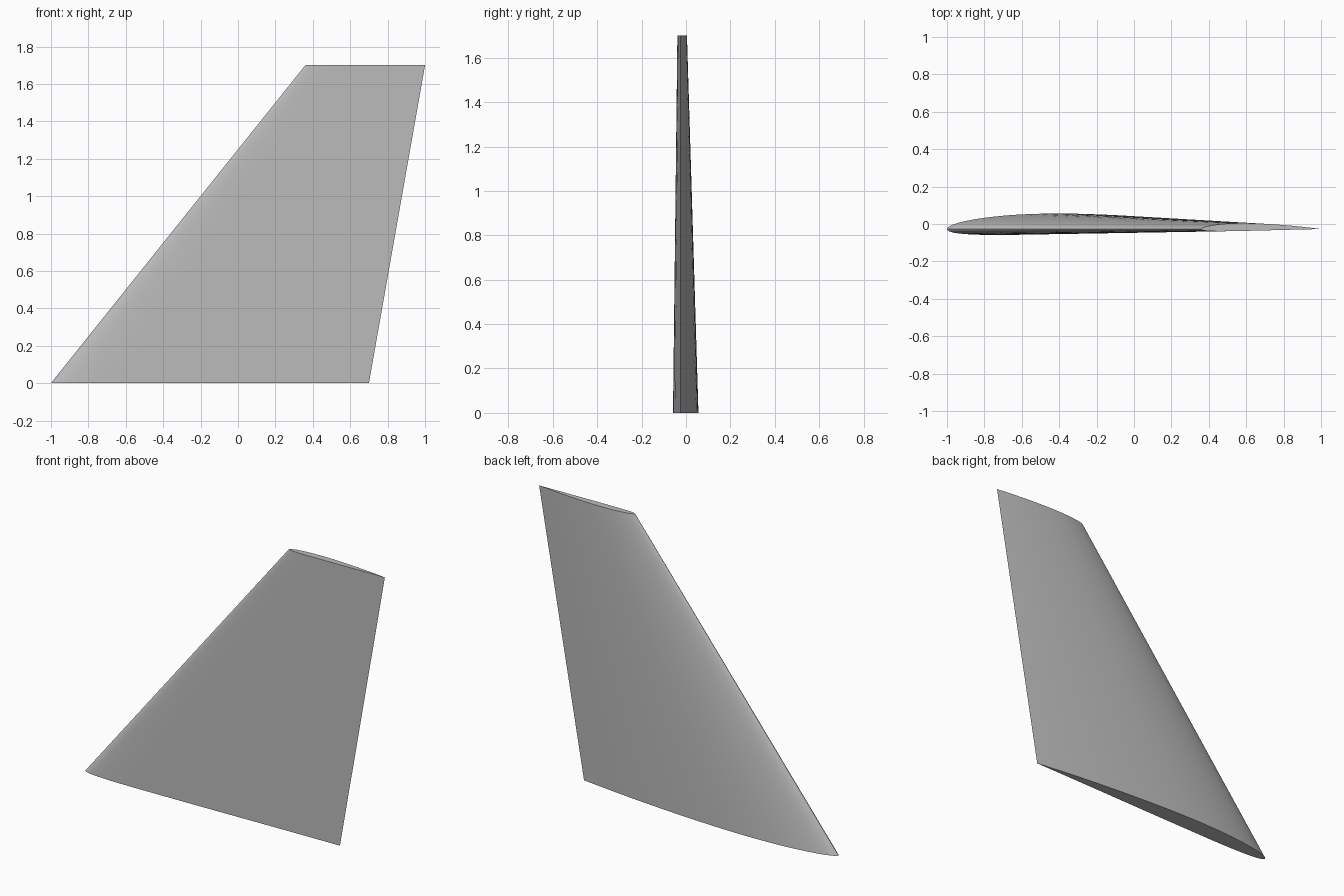
import bpy
import bmesh
from math import cos, pi, sqrt, radians

cube = bpy.data.objects.get("Cube")
if cube:
    bpy.data.objects.remove(cube, do_unlink=True)

THICKNESS, CAMBER, CAMBER_POS = 0.065, 0.017, 0.4
STEPS = 32
CHORD_LINE_Y = -0.027


def half_thickness(t):
    return 5 * THICKNESS * (0.2969 * sqrt(t) - 0.126 * t - 0.3516 * t**2
                            + 0.2843 * t**3 - 0.1036 * t**4)


def camber(t):
    p = CAMBER_POS
    d = p if t < p else 1 - p
    return CAMBER * (1 - ((t - p) / d) ** 2)


def section(bm, lead, trail, z):
    """Closed cambered aerofoil loop, from trailing edge over the back side."""
    stations = [(1 - cos(pi * i / STEPS)) / 2 for i in range(STEPS + 1)]
    outline = [(t, camber(t) + half_thickness(t)) for t in reversed(stations)]
    outline += [(t, camber(t) - half_thickness(t)) for t in stations[1:-1]]
    chord = trail - lead
    return [bm.verts.new((lead + t * chord, CHORD_LINE_Y + h * chord, z))
            for t, h in outline]


# Tapered, swept fin lofted between root and tip sections
bm = bmesh.new()
root = section(bm, -1.0, 0.7, 0.0)
tip = section(bm, 0.36, 1.0, 1.7)
count = len(root)
for i in range(count):
    j = (i + 1) % count
    bm.faces.new((root[i], root[j], tip[j], tip[i]))

# Flat end caps
bm.faces.new(root)
bm.faces.new(tip)
bmesh.ops.recalc_face_normals(bm, faces=bm.faces)
mesh = bpy.data.meshes.new("swept_fin")
bm.to_mesh(mesh)
bm.free()
fin = bpy.data.objects.new("swept_fin", mesh)
bpy.context.collection.objects.link(fin)

# Plain grey finish
grey = bpy.data.materials.new("plain_grey")
grey.use_nodes = True
colour = (0.5, 0.5, 0.5, 1)
grey.diffuse_color = colour
grey.node_tree.nodes["Principled BSDF"].inputs["Base Color"].default_value = colour
mesh.materials.append(grey)

# Smooth skin with crisp caps and trailing edge
bpy.ops.object.select_all(action="DESELECT")
fin.select_set(True)
bpy.context.view_layer.objects.active = fin
bpy.ops.object.shade_smooth_by_angle(angle=radians(40))
